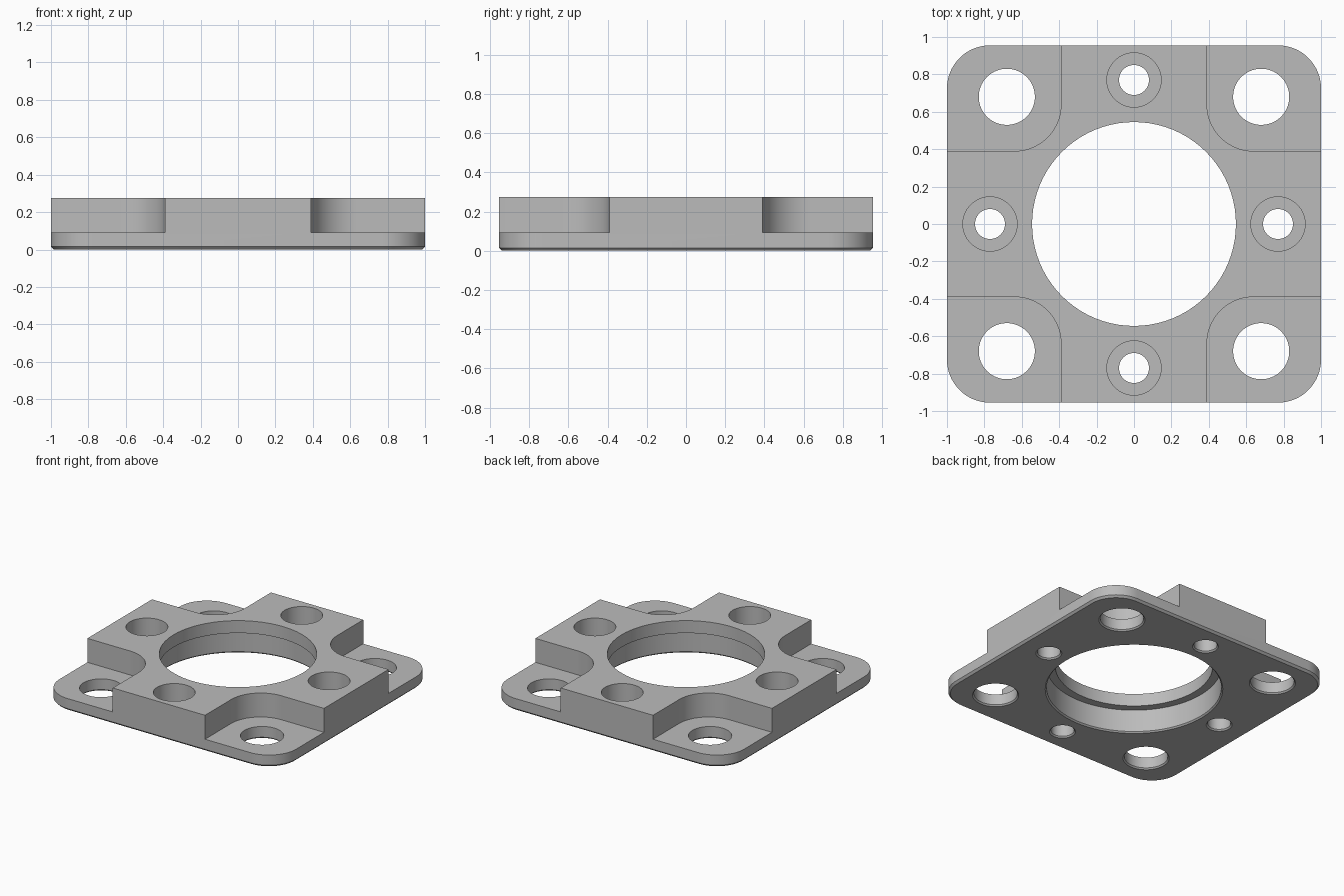
import bpy
import bmesh
from math import sin, cos, pi

if "Cube" in bpy.data.objects:
    bpy.data.objects.remove(bpy.data.objects["Cube"], do_unlink=True)

grey = bpy.data.materials.new("plain grey")
grey.use_nodes = True
GREY = (0.5, 0.5, 0.5, 1)
grey.diffuse_color = GREY
grey.node_tree.nodes["Principled BSDF"].inputs["Base Color"].default_value = GREY

STEPS = 20  # segments per quarter turn


def loft(name, x, y, layers):
    """Solid through rounded rectangles, each (half x, half y, radius, z)."""
    bm = bmesh.new()
    rings = []
    for hx, hy, r, z in layers:
        ring = []
        for q, (sx, sy) in enumerate(((1, 1), (-1, 1), (-1, -1), (1, -1))):
            for i in range(STEPS + 1):
                a = (q + i / STEPS) * pi / 2
                ring.append(bm.verts.new((x + sx * (hx - r) + r * cos(a),
                                          y + sy * (hy - r) + r * sin(a), z)))
        rings.append(ring)
    for low, high in zip(rings, rings[1:]):
        for i in range(len(low)):
            j = (i + 1) % len(low)
            bm.faces.new((low[i], low[j], high[j], high[i]))
    bm.faces.new(rings[0][::-1])
    bm.faces.new(rings[-1])
    bmesh.ops.remove_doubles(bm, verts=bm.verts, dist=1e-5)
    bmesh.ops.recalc_face_normals(bm, faces=bm.faces)
    mesh = bpy.data.meshes.new(name)
    bm.to_mesh(mesh)
    bm.free()
    mesh.materials.append(grey)
    ob = bpy.data.objects.new(name, mesh)
    bpy.context.collection.objects.link(ob)
    return ob


def bore(name, x, y, profile):
    """Round cutter from (radius, z) pairs."""
    return loft(name, x, y, [(r, r, r, z) for r, z in profile])


# Block with a chamfered bottom edge
W, D, H = 1.0, 0.955, 0.275
C, R, FLANGE = 0.015, 0.23, 0.092
plate = loft("mounting_plate", 0, 0, [(W - C, D - C, R - C, 0), (W, D, R, C), (W, D, R, H)])

# Stepped centre opening, wider below
cutters = [bore("centre_bore", 0, 0, [(0.665, -0.05), (0.605, 0.01), (0.605, 0.18),
                                      (0.545, 0.18), (0.545, 0.4)])]

# Corner pockets and their large bolt holes
for sx in (-1, 1):
    for sy in (-1, 1):
        cutters.append(loft("corner_pocket", sx * 1.19, sy * 1.19,
                            [(0.8, 0.8, 0.25, FLANGE), (0.8, 0.8, 0.25, 0.5)]))
        cutters.append(bore("corner_hole", sx * 0.68, sy * 0.68,
                            [(0.21, -0.05), (0.15, 0.01), (0.15, 0.2)]))

# Counterbored screw holes in the four arms
for x, y in ((0.77, 0), (-0.77, 0), (0, 0.77), (0, -0.77)):
    cutters.append(bore("screw_hole", x, y, [(0.14, -0.05), (0.08, 0.01), (0.08, 0.1),
                                             (0.145, 0.1), (0.145, 0.4)]))

# Cut everything out of the block
bpy.ops.object.select_all(action='DESELECT')
plate.select_set(True)
bpy.context.view_layer.objects.active = plate
for cutter in cutters:
    cutter.hide_render = True
    mod = plate.modifiers.new("cut", 'BOOLEAN')
    mod.operation = 'DIFFERENCE'
    mod.solver = 'EXACT'
    mod.object = cutter
    bpy.ops.object.modifier_apply(modifier=mod.name)
    bpy.data.objects.remove(cutter, do_unlink=True)

bpy.ops.object.shade_smooth_by_angle(angle=pi / 6)
